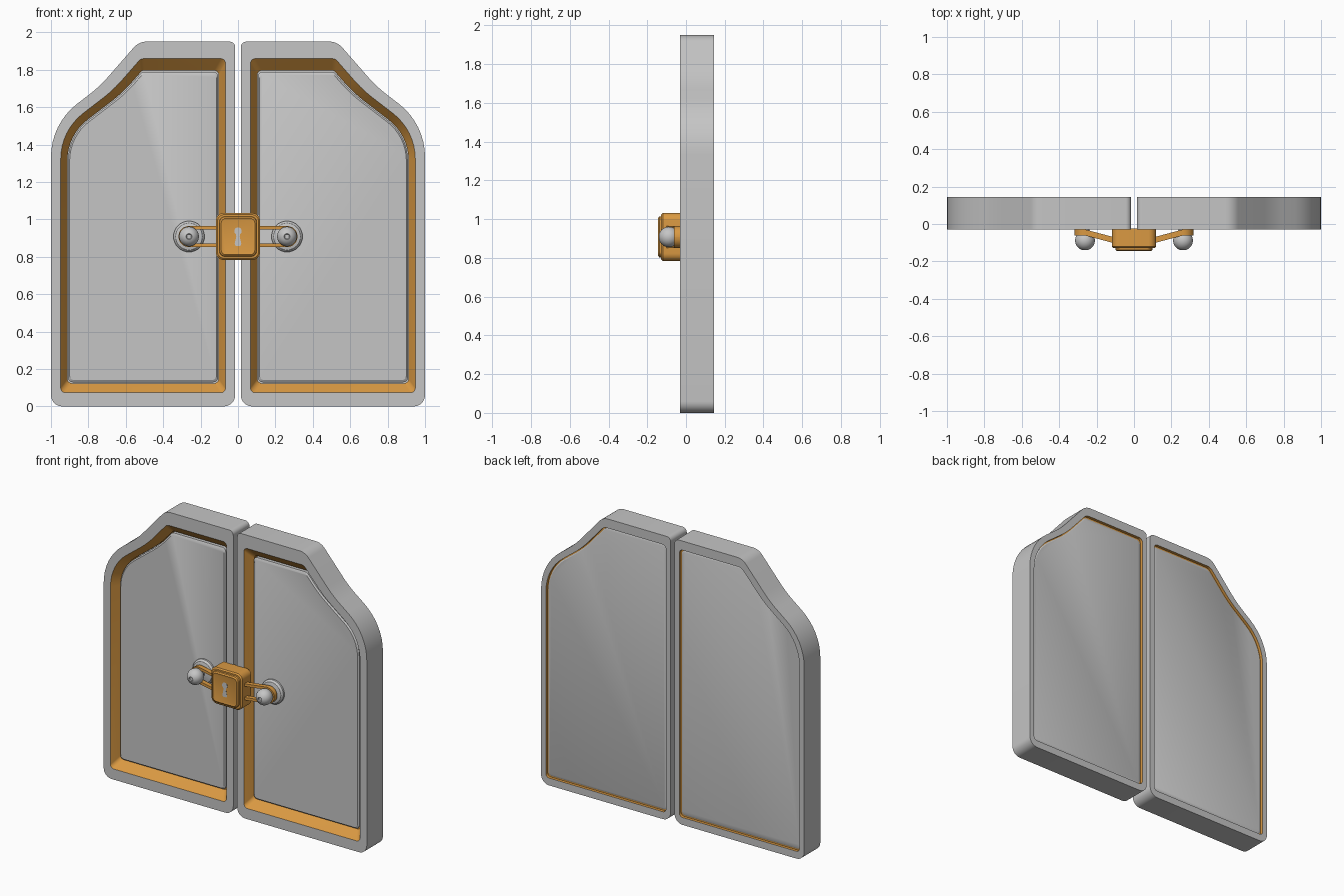
import bpy, bmesh, math
from mathutils import Vector

if "Cube" in bpy.data.objects:
    bpy.data.objects.remove(bpy.data.objects["Cube"])


def material(name, rgb):
    m = bpy.data.materials.new(name)
    m.diffuse_color = (*rgb, 1)
    m.use_nodes = True
    m.node_tree.nodes["Principled BSDF"].inputs["Base Color"].default_value = m.diffuse_color
    return m


GREY = material("grey metal", (0.56, 0.56, 0.56))
GOLD = material("gold trim", (0.70, 0.32, 0.055))


def round_poly(corners, seg=8):
    """Polygon of (x, z, radius) corners with every corner replaced by an arc."""
    out, n = [], len(corners)
    for i, (x, z, r) in enumerate(corners):
        p = Vector((x, z))
        a = (Vector(corners[i - 1][:2]) - p).normalized()
        b = (Vector(corners[(i + 1) % n][:2]) - p).normalized()
        half = a.angle(b) / 2
        c = p + (a + b).normalized() * (r / math.sin(half))
        t = r / math.tan(half)
        v0, v1 = p + a * t - c, p + b * t - c
        total = v0.angle(v1)
        for k in range(seg + 1):
            f = k / seg
            w = (v0 * math.sin((1 - f) * total) + v1 * math.sin(f * total)) / math.sin(total)
            out.append(c + w)
    return out


def rect(x0, x1, z0, z1, r):
    return round_poly([(x0, z0, r), (x1, z0, r), (x1, z1, r), (x0, z1, r)])


def circle(x, z, r, n=32):
    return [Vector((x + r * math.cos(2 * math.pi * k / n), z + r * math.sin(2 * math.pi * k / n)))
            for k in range(n)]


def loft(name, loops, mats, gold_bands=(), ring=False, side=1):
    """Skin (outline, y) loops in order; y may be a function of x."""
    bm = bmesh.new()
    rows = []
    for pts, y in loops:
        rows.append([bm.verts.new((side * p.x, y(p.x) if callable(y) else y, p.y)) for p in pts])
    n = len(rows[0])
    for i in range(len(rows) if ring else len(rows) - 1):
        a, b = rows[i], rows[(i + 1) % len(rows)]
        for k in range(n):
            f = bm.faces.new((a[k], a[(k + 1) % n], b[(k + 1) % n], b[k]))
            f.material_index = 1 if i in gold_bands else 0
    if not ring:
        bm.faces.new(rows[0])
        bm.faces.new(rows[-1])
    bmesh.ops.recalc_face_normals(bm, faces=bm.faces)
    me = bpy.data.meshes.new(name)
    bm.to_mesh(me)
    bm.free()
    for m in mats:
        me.materials.append(m)
    ob = bpy.data.objects.new(name, me)
    bpy.context.collection.objects.link(ob)
    bpy.context.view_layer.objects.active = ob
    ob.select_set(True)
    bpy.ops.object.shade_smooth_by_angle(angle=math.radians(30))
    ob.select_set(False)
    return ob


# Door corners: x, z, radius, convex sign, inset factor of the edge leaving the corner
DOOR = [(0.015, 0, 0.06, 1, 1.4), (1, 0, 0.06, 1, 1), (1, 1.51, 0.36, 1, 1.15),
        (0.74, 1.71, 0.7, -1, 1.3), (0.53, 1.95, 0.09, 1, 1.75), (0.015, 1.95, 0.03, 1, 1)]


def door_outline(d):
    """Door outline moved inwards by d, times each edge's own factor."""
    lines, n = [], len(DOOR)
    for i, c in enumerate(DOOR):
        p, q = Vector(c[:2]), Vector(DOOR[(i + 1) % n][:2])
        u = (q - p).normalized()
        lines.append((p + Vector((-u.y, u.x)) * d * c[4], u))
    corners = []
    for i, c in enumerate(DOOR):
        (p, u), (q, v) = lines[i - 1], lines[i]
        t = (q - p).cross(v) / u.cross(v)
        m = p + u * t
        corners.append((m.x, m.y, max(c[2] - c[3] * d, 0.025)))
    return round_poly(corners)


KX, KZ = 0.262, 0.908  # knob centre


def arm_y(offset):
    return lambda x: min(-0.045, -0.083 + (x - 0.12) * 0.27) + offset


for side, word in ((1, "right"), (-1, "left")):
    # Frame with gold inner walls
    loft(word + "_frame", [
        (door_outline(0), -0.03), (door_outline(0.052), -0.03), (door_outline(0.088), 0.03),
        (door_outline(0.088), 0.125), (door_outline(0.036), 0.125), (door_outline(0.036), 0.145),
        (door_outline(0), 0.145)], [GREY, GOLD], (1, 2, 3, 4), ring=True, side=side)
    # Panel with chamfered front edge and wider back plate
    loft(word + "_panel", [
        (door_outline(0.1), 0.012), (door_outline(0.092), 0.02), (door_outline(0.092), 0.115),
        (door_outline(0.042), 0.115), (door_outline(0.042), 0.126), (door_outline(0.048), 0.13)],
        [GREY], side=side)
    # Knob: wall plate, stem and ball with a dimple in its tip
    profile = [(0.083, 0.014), (0.083, 0.0), (0.072, -0.012), (0.045, -0.018), (0.024, -0.022), (0.022, -0.045)]
    for k in range(13):
        a = math.radians(25 + k * 11.5)
        profile.append((0.053 * math.sin(a), -0.088 + 0.053 * math.cos(a)))
    profile += [(0.014, -0.138), (0.012, -0.13)]
    loft(word + "_knob", [(circle(KX, KZ, r), y) for r, y in profile], [GREY], side=side)
    # Looped latch arm around the knob stem
    outer = rect(0.06, 0.318, KZ - 0.056, KZ + 0.056, 0.0555)
    inner = rect(0.078, 0.30, KZ - 0.038, KZ + 0.038, 0.0375)
    loft(word + "_latch_arm", [(outer, arm_y(-0.016)), (inner, arm_y(-0.016)),
                               (inner, arm_y(0.016)), (outer, arm_y(0.016))],
         [GOLD], ring=True, side=side)


# Lock box with a raised front
def box_outline(i):
    return rect(-0.118 + i, 0.118 - i, 0.783 + i, 1.033 - i, 0.04 - i * 0.5)


loft("lock_box", [(box_outline(0), -0.025), (box_outline(0), -0.12), (box_outline(0.008), -0.128),
                  (box_outline(0.018), -0.128), (box_outline(0.02), -0.138),
                  (box_outline(0.028), -0.145), (box_outline(0.034), -0.143)], [GOLD])

# Keyhole plate: round head with a flared slot
keyhole = [Vector((0.02 * math.cos(a), 0.937 + 0.02 * math.sin(a)))
           for a in (math.radians(-55 + k * 290 / 20) for k in range(21))]
keyhole += [Vector(p) for p in ((-0.009, 0.91), (-0.018, 0.868), (-0.012, 0.858),
                                (0.012, 0.858), (0.018, 0.868), (0.009, 0.91))]
loft("keyhole", [(keyhole, -0.14), (keyhole, -0.1445)], [GREY])
